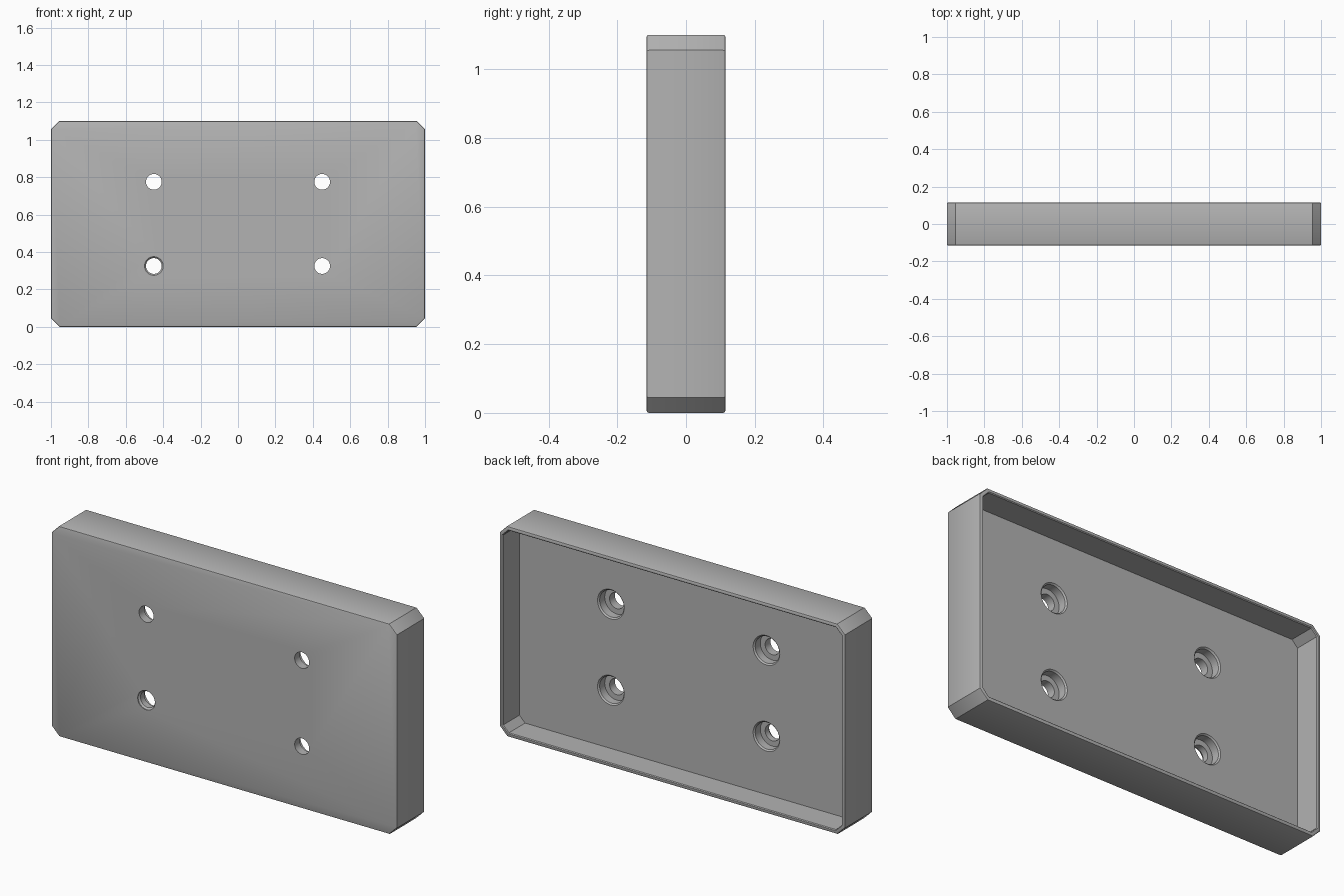
import bpy, bmesh, math

cube = bpy.data.objects.get("Cube")
if cube:
    bpy.data.objects.remove(cube)

HALF_W, HEIGHT, HALF_D = 1.0, 1.1, 0.115
CORNER, EDGE, RIM, FLOOR = 0.045, 0.007, 0.021, -0.022
HOLE_X, HOLE_Z = 0.45, 0.225

grey = bpy.data.materials.new("plain grey")
grey.use_nodes = True
colour = (0.45, 0.45, 0.45, 1)
grey.diffuse_color = colour
grey.node_tree.nodes["Principled BSDF"].inputs["Base Color"].default_value = colour


def loft(name, rings):
    """Closed solid skinned through rings of points, capped at both ends."""
    bm = bmesh.new()
    loops = [[bm.verts.new(p) for p in ring] for ring in rings]
    n = len(loops[0])
    for a, b in zip(loops, loops[1:]):
        for i in range(n):
            j = (i + 1) % n
            bm.faces.new((a[i], a[j], b[j], b[i]))
    bm.faces.new(loops[0])
    bm.faces.new(loops[-1])
    bmesh.ops.recalc_face_normals(bm, faces=bm.faces)
    mesh = bpy.data.meshes.new(name)
    bm.to_mesh(mesh)
    bm.free()
    mesh.materials.append(grey)
    obj = bpy.data.objects.new(name, mesh)
    bpy.context.collection.objects.link(obj)
    return obj


def octagon(inset, y):
    """Rectangle with cut corners, shrunk evenly by inset."""
    w, h = HALF_W - inset, HEIGHT / 2 - inset
    c = CORNER - inset * (2 - math.sqrt(2))
    quarter = [(w, h - c), (w - c, h)]
    pts = quarter + [(-x, z) for x, z in reversed(quarter)]
    pts += [(-x, -z) for x, z in pts]
    return [(x, y, z + HEIGHT / 2) for x, z in pts]


def circle(cx, cz, r, y, n=48):
    return [(cx + r * math.cos(2 * math.pi * i / n), y,
             cz + r * math.sin(2 * math.pi * i / n)) for i in range(n)]


# Tray: bevelled outer shell, then the rim and the open pocket at the back
tray = loft("mounting_tray", [
    octagon(EDGE, -HALF_D), octagon(EDGE * 0.3, -HALF_D + EDGE * 0.3),
    octagon(0, -HALF_D + EDGE), octagon(0, HALF_D - EDGE),
    octagon(EDGE * 0.3, HALF_D - EDGE * 0.3), octagon(EDGE, HALF_D),
    octagon(RIM - 0.004, HALF_D), octagon(RIM, HALF_D - 0.004),
    octagon(RIM, FLOOR)])

# Stepped screw holes, counterbored from the pocket; one is eased at the front
for sx in (-1, 1):
    for sz in (-1, 1):
        x, z = sx * HOLE_X, HEIGHT / 2 + sz * HOLE_Z
        lip = 0.008 if (sx, sz) == (-1, -1) else 0
        profile = [(0.042 + lip, -HALF_D - 0.02), (0.042 + lip, -HALF_D + 0.004),
                   (0.042, -HALF_D + 0.004 + lip), (0.042, -0.071),
                   (0.070, -0.071), (0.070, FLOOR - 0.007),
                   (0.077, FLOOR), (0.077, FLOOR + 0.02)]
        cutter = loft("hole_cutter", [circle(x, z, r, y) for r, y in profile])
        cutter.hide_render = True
        mod = tray.modifiers.new("screw_hole", "BOOLEAN")
        mod.operation, mod.solver, mod.object = "DIFFERENCE", "EXACT", cutter
        # Bake the cut so that the cutter can go
        bpy.context.view_layer.objects.active = tray
        bpy.ops.object.modifier_apply(modifier=mod.name)
        bpy.data.objects.remove(cutter)

# Soft walls in the holes, crisp edges elsewhere
bpy.ops.object.select_all(action="DESELECT")
tray.select_set(True)
bpy.context.view_layer.objects.active = tray
bpy.ops.object.shade_smooth_by_angle(angle=math.radians(30))
